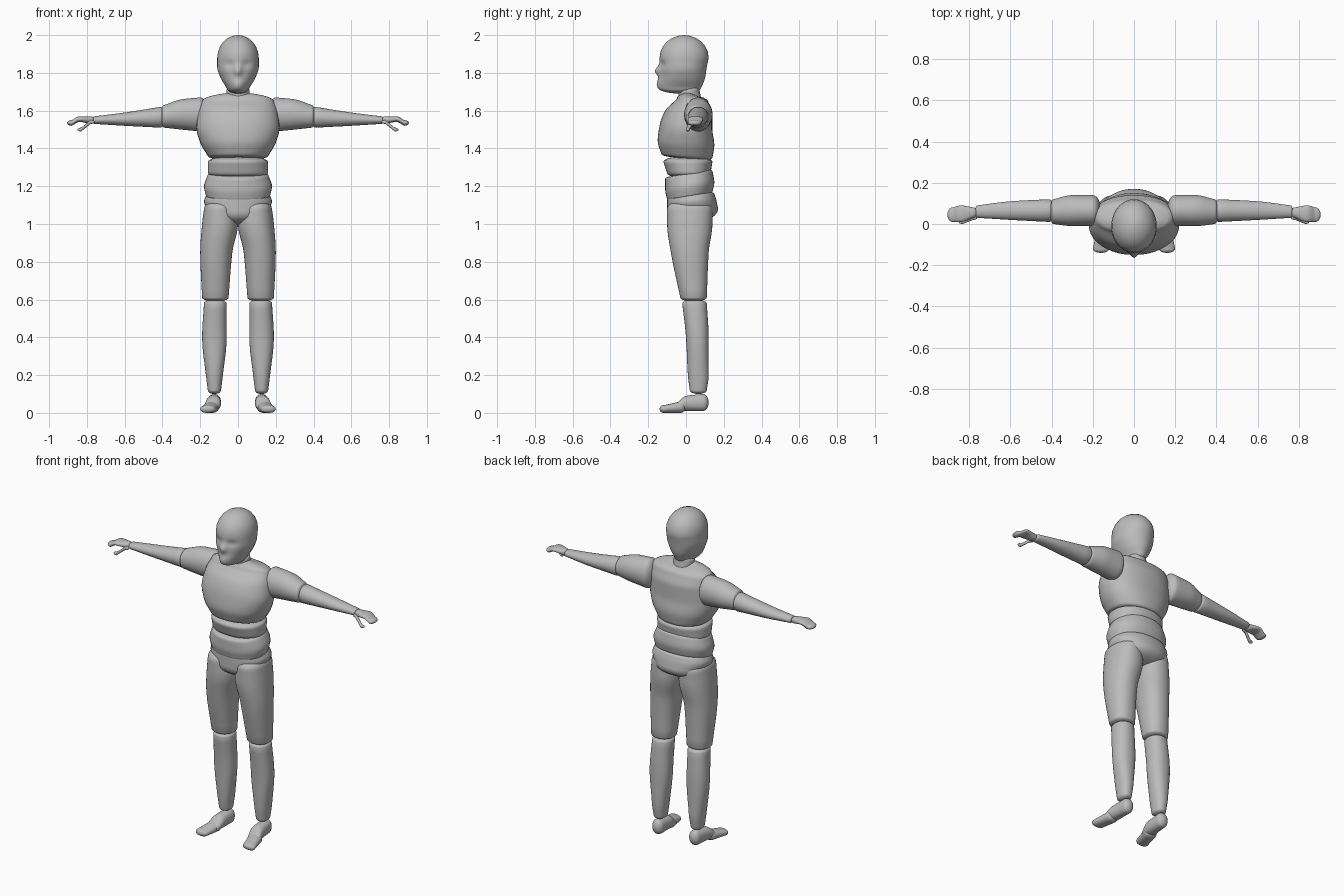
import bpy, bmesh, math

default_cube = bpy.data.objects.get("Cube")
if default_cube:
    bpy.data.objects.remove(default_cube, do_unlink=True)

colour = (.5, .5, .5, 1)
grey = bpy.data.materials.new("plain_grey")
grey.use_nodes = True
grey.diffuse_color = colour
shader = next(node for node in grey.node_tree.nodes if node.type == "BSDF_PRINCIPLED")
shader.inputs["Base Color"].default_value = colour


def slope_at(rings, index, column):
    """Slope of one ring measure, flattened at peaks so the curve never overshoots."""
    grads = []
    for low, high in zip(rings[max(index - 1, 0):], rings[max(index - 1, 0) + 1:index + 2]):
        grads.append((high[column] - low[column]) / (high[0] - low[0]))
    if len(grads) == 1:
        return grads[0]
    before, after = grads
    return 2 * before * after / (before + after) if before * after > 0 else 0


def fill_between(rings, steps=5):
    """Add smoothly varying rings between the given ones."""
    filled = []
    for index, (start, end) in enumerate(zip(rings, rings[1:])):
        span = end[0] - start[0]
        for step in range(steps):
            u = step / steps
            ease = u * u * (3 - 2 * u)
            ring = [start[0] + u * span]
            for column in range(1, len(start)):
                bend_in = u * (1 - u) ** 2 * slope_at(rings, index, column)
                bend_out = u * u * (u - 1) * slope_at(rings, index + 1, column)
                change = end[column] - start[column]
                ring.append(start[column] + ease * change + span * (bend_in + bend_out))
            filled.append(ring)
    return filled + [list(rings[-1])]


def dome(ring, height, steps=6):
    """Shrink a ring along a quarter ellipse to close an end."""
    t, a_min, a_max, b_min, b_max = ring
    a_mid, b_mid = (a_min + a_max) / 2, (b_min + b_max) / 2
    closing = []
    for step in range(1, steps + 1):
        angle = math.pi / 2 * step / steps
        scale = max(math.cos(angle), .03)
        closing.append([t + height * math.sin(angle),
                        a_mid + (a_min - a_mid) * scale, a_mid + (a_max - a_mid) * scale,
                        b_mid + (b_min - b_mid) * scale, b_mid + (b_max - b_mid) * scale])
    return closing


def rounded(value, power):
    return math.copysign(abs(value) ** (2 / power), value)


def loft(name, rings, caps, axis="z", side=1, power=2.2, segments=40, tilt=0, shape=None):
    """Skin rings of (position, a_min, a_max, b_min, b_max) and dome both ends."""
    direction = math.copysign(1, rings[-1][0] - rings[0][0])
    sections = dome(rings[0], -direction * caps[0])[::-1]
    sections += fill_between(rings) + dome(rings[-1], direction * caps[1])
    bm = bmesh.new()
    loops = []
    for t, a_min, a_max, b_min, b_max in sections:
        loop = []
        for i in range(segments):
            angle = math.tau * i / segments
            across = rounded(math.cos(angle), power)
            along = rounded(math.sin(angle), power)
            a = (a_min + a_max + across * (a_max - a_min)) / 2
            b = (b_min + b_max + along * (b_max - b_min)) / 2
            p = t + tilt * along
            x, y, z = {"x": (p, a, b), "y": (a, p, b), "z": (a, b, p)}[axis]
            if shape:
                y += shape(x, y, z)
            loop.append(bm.verts.new((x * side, y, z)))
        loops.append(loop)
    for low, high in zip(loops, loops[1:]):
        for i in range(segments):
            j = (i + 1) % segments
            bm.faces.new((low[i], low[j], high[j], high[i]))
    bm.faces.new(loops[0])
    bm.faces.new(loops[-1])
    bmesh.ops.recalc_face_normals(bm, faces=bm.faces)
    mesh = bpy.data.meshes.new(name)
    bm.to_mesh(mesh)
    bm.free()
    mesh.materials.append(grey)
    part = bpy.data.objects.new(name, mesh)
    bpy.context.collection.objects.link(part)
    bpy.ops.object.select_all(action="DESELECT")
    part.select_set(True)
    bpy.context.view_layer.objects.active = part
    bpy.ops.object.shade_smooth_by_angle(angle=math.radians(50))


def body(name, profile, caps, **options):
    """Symmetric part from rings of (height, half_width, front, back)."""
    rings = [(z, -half, half, front, back) for z, half, front, back in profile]
    loft(name, rings, caps, **options)


def limb(name, rings, caps, **options):
    """The same part on both sides of the body."""
    for prefix, side in (("left", 1), ("right", -1)):
        loft(f"{prefix}_{name}", rings, caps, side=side, **options)


def bump(value, centre, width):
    return math.exp(-((value - centre) / width) ** 2)


def face_shape(x, y, z):
    """Nose and chin ridge, with shallow eye sockets."""
    if y > -.03:
        return 0
    nose = .025 * bump(x, 0, .02) * bump(z, 1.81, .025)
    chin = .015 * bump(x, 0, .04) * bump(z, 1.74, .03)
    sockets = .01 * bump(abs(x), .045, .025) * bump(z, 1.845, .02)
    return sockets - nose - chin


# Head and neck
body("head", [(1.72, .06, -.14, .08), (1.77, .09, -.14, .1), (1.83, .11, -.14, .11),
              (1.88, .11, -.14, .12)], (.03, .12), power=2, segments=64, shape=face_shape)
body("neck", [(1.65, .06, -.04, .08), (1.71, .06, -.04, .07)], (.01, .01), power=2, tilt=.01)

# Torso
body("chest", [(1.36, .16, -.13, .14), (1.43, .2, -.15, .15), (1.51, .22, -.14, .14),
               (1.59, .21, -.11, .14), (1.65, .19, -.05, .12)], (.02, .04), tilt=-.01)
body("upper_abdomen", [(1.27, .16, -.1, .13), (1.33, .16, -.12, .14)], (.03, .03))
body("belly", [(1.15, .17, -.1, .14), (1.2, .18, -.11, .15), (1.26, .16, -.11, .14)],
     (.02, .02), tilt=.02)
body("pelvis", [(1.07, .16, -.1, .17), (1.12, .18, -.1, .16), (1.15, .17, -.1, .15)],
     (.07, .02), tilt=.01)

# Legs
limb("thigh", [(.61, .05, .19, -.03, .11), (.85, .03, .2, -.08, .12),
               (1, 0, .19, -.1, .14), (1.08, .01, .18, -.1, .14)], (.02, .05))
limb("shin", [(.12, .09, .16, .02, .11), (.2, .08, .17, .01, .12),
              (.4, .06, .19, 0, .12), (.58, .06, .18, -.02, .11)], (.02, .02))
limb("heel", [(.09, .09, .16, .01, .1), (0, .09, .17, .01, .09), (-.05, .1, .18, .01, .05)],
     (.03, .01), axis="y")
limb("toes", [(-.03, .1, .18, 0, .06), (-.12, .12, .2, 0, .04)], (.03, .02), axis="y")

# Arms
limb("upper_arm", [(.2, -.01, .14, 1.49, 1.67), (.3, -.01, .14, 1.5, 1.66),
                   (.39, 0, .12, 1.51, 1.63)], (.04, .02), axis="x", power=2)
limb("forearm", [(.41, .01, .12, 1.51, 1.62), (.6, .02, .11, 1.52, 1.59),
                 (.76, .03, .09, 1.53, 1.57)], (.02, .01), axis="x", power=2)
limb("hand", [(.78, .03, .08, 1.53, 1.57), (.84, .01, .09, 1.54, 1.57),
              (.88, .01, .08, 1.52, 1.55)], (.02, .025), axis="x")
limb("thumb", [(.78, .02, .04, 1.53, 1.55), (.83, 0, .02, 1.49, 1.51)], (.02, .02), axis="x")
